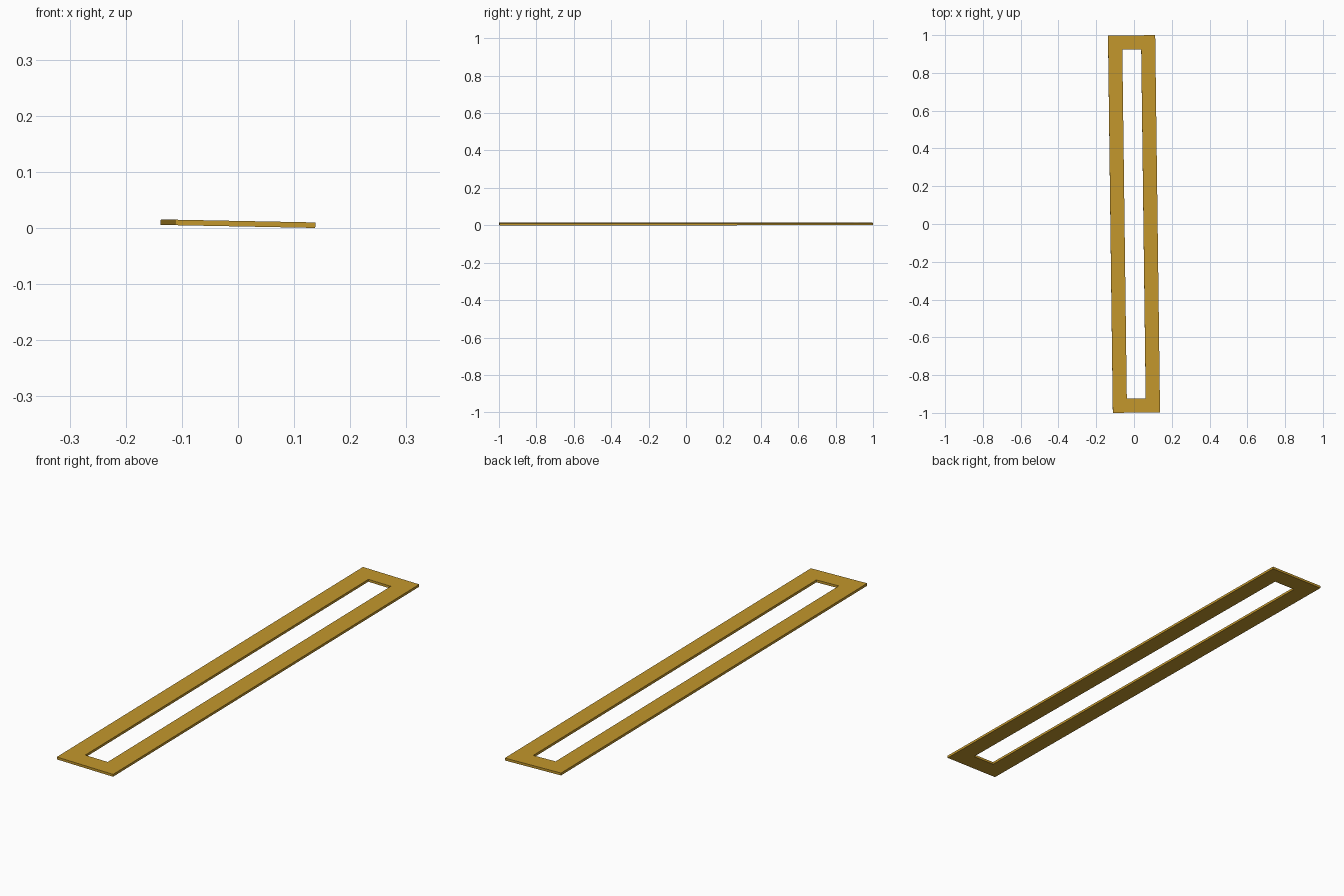
import bpy, bmesh
from mathutils import Matrix

if "Cube" in bpy.data.objects:
    bpy.data.objects.remove(bpy.data.objects["Cube"])

WIDTH, LENGTH, BORDER, THICK = 0.25, 1.997, 0.075, 0.0098
YAW, ROLL = 0.0128, 0.0195   # slight turn and tilt of the whole frame


def ring(bm, inset, z):
    x, y = WIDTH / 2 - inset, LENGTH / 2 - inset
    return [bm.verts.new((sx * x, sy * y, z))
            for sx, sy in ((-1, -1), (1, -1), (1, 1), (-1, 1))]


# Rectangular frame: a four-sided loop of rings around the opening
bm = bmesh.new()
rings = [ring(bm, 0, -THICK / 2), ring(bm, 0, THICK / 2),
         ring(bm, BORDER, THICK / 2), ring(bm, BORDER, -THICK / 2)]
for r in range(4):
    a, b = rings[r], rings[(r + 1) % 4]
    for i in range(4):
        j = (i + 1) % 4
        bm.faces.new((a[i], a[j], b[j], b[i]))
bmesh.ops.recalc_face_normals(bm, faces=bm.faces)

# Turn, tilt and rest on the ground
bm.transform(Matrix.Rotation(ROLL, 4, 'Y') @ Matrix.Rotation(YAW, 4, 'Z'))
low = min(v.co.z for v in bm.verts)
bm.transform(Matrix.Translation((0, 0, -low)))

mesh = bpy.data.meshes.new("frame")
bm.to_mesh(mesh)
bm.free()
frame = bpy.data.objects.new("frame", mesh)
bpy.context.collection.objects.link(frame)

# Gold colour
gold = bpy.data.materials.new("gold")
gold.diffuse_color = (0.55, 0.31, 0.025, 1)
gold.use_nodes = True
gold.node_tree.nodes["Principled BSDF"].inputs["Base Color"].default_value = gold.diffuse_color
mesh.materials.append(gold)
